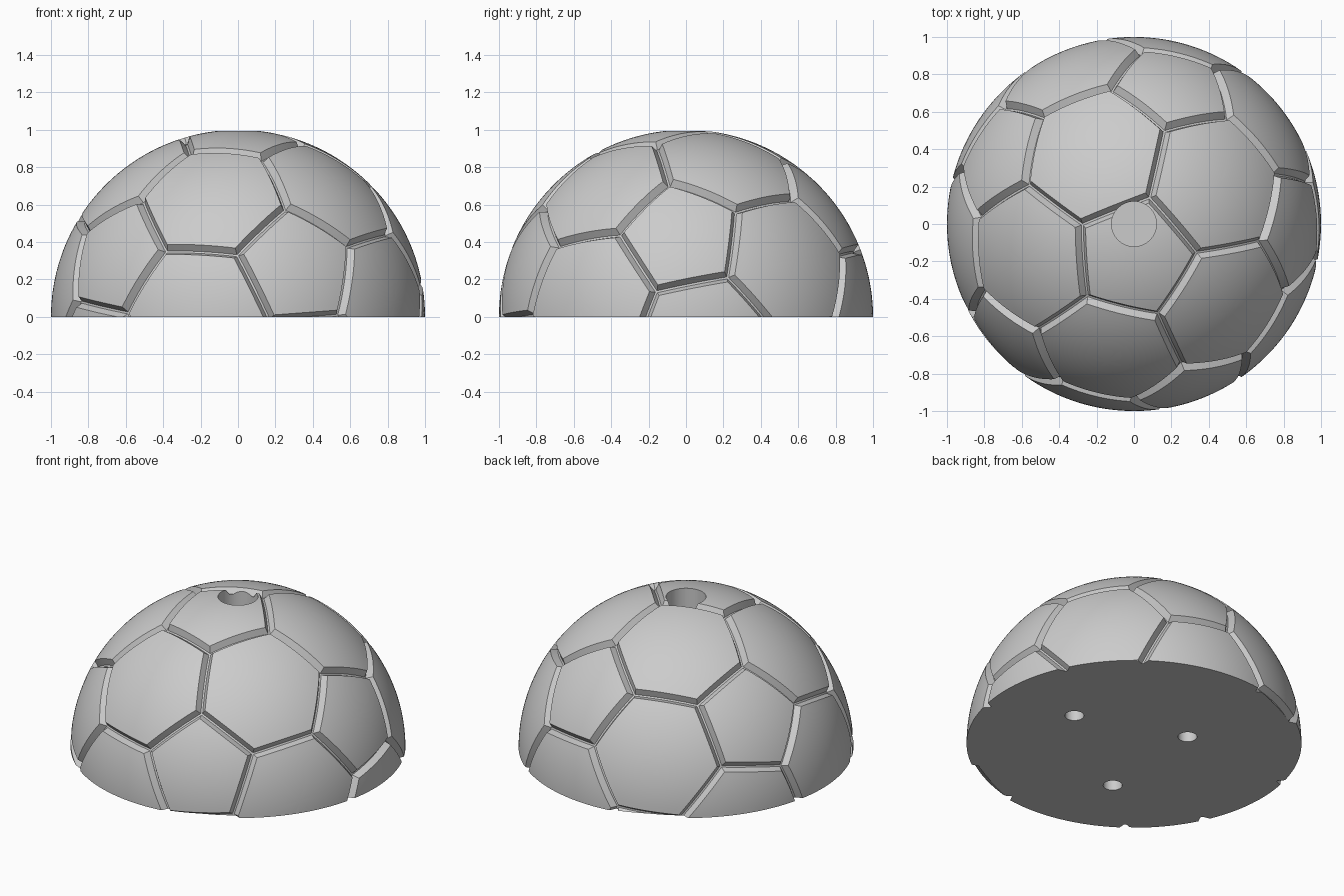
import bpy, bmesh, math
from itertools import combinations
from mathutils import Vector, Matrix

cube = bpy.data.objects.get("Cube")
if cube:
    bpy.data.objects.remove(cube, do_unlink=True)

FLOOR_R = 0.962          # radius of the seam floor
SEAM_HALF = 0.03         # half width of a seam at the surface
FLOOR_HALF = 0.006       # half width of the seam floor
EDGE_STEPS, PANEL_RINGS = 12, 9

grey = bpy.data.materials.new("light_grey")
grey.use_nodes = True
colour = (0.6, 0.6, 0.6, 1)
grey.diffuse_color = colour
grey.node_tree.nodes["Principled BSDF"].inputs["Base Color"].default_value = colour

# Twelve pentagon directions: a tilted pole, five around it, and their opposites
pole = Vector((0.004, -0.193, 0.981)).normalized()
side = Vector((1, 0, 0)) - pole * pole.x
side.normalize()
up = pole.cross(side)
upper = [pole]
for i in range(5):
    a = math.radians(4 + 72 * i)
    upper.append((pole + 2 * (side * math.cos(a) + up * math.sin(a))).normalized())
pents = upper + [-p for p in upper]


def near(p, q):
    return 0.3 < p.dot(q) < 0.6


# Twenty hexagon directions and the sixty panel corners
hexes = [(a + b + c).normalized() for a, b, c in combinations(pents, 3)
         if near(a, b) and near(b, c) and near(a, c)]
corners = [(2 * p + q).normalized() for p in pents for q in pents if near(p, q)]

bm = bmesh.new()


def add_panel(n, sides):
    """One domed panel with its share of the surrounding seam."""
    pts = sorted(corners, key=lambda v: -v.dot(n))[:sides]
    centre = sum(pts, Vector()) / sides
    u = (pts[0] - centre).normalized()
    w = n.cross(u)
    pts.sort(key=lambda v: math.atan2((v - centre).dot(w), (v - centre).dot(u)))
    apothem = ((pts[0] + pts[1]) / 2 - centre).length
    outline = [pts[i].lerp(pts[(i + 1) % sides], t / EDGE_STEPS)
               for i in range(sides) for t in range(EDGE_STEPS)]
    inner = 1 - SEAM_HALF / apothem
    rings = [(1, FLOOR_R), (1 - FLOOR_HALF / apothem, FLOOR_R)]
    rings += [(inner * (1 - k / PANEL_RINGS), 1) for k in range(PANEL_RINGS)]
    loops = [[bm.verts.new((centre + (p - centre) * s).normalized() * r) for p in outline]
             for s, r in rings]
    count = len(outline)
    for lo, hi in zip(loops, loops[1:]):
        for i in range(count):
            j = (i + 1) % count
            bm.faces.new((lo[i], lo[j], hi[j], hi[i]))
    tip = bm.verts.new(n)
    for i in range(count):
        bm.faces.new((loops[-1][i], loops[-1][(i + 1) % count], tip))


for n in pents:
    add_panel(n, 5)
for n in hexes:
    add_panel(n, 6)
bmesh.ops.remove_doubles(bm, verts=bm.verts[:], dist=0.0005)

# Slice the ball in half and close the flat base
cut = bmesh.ops.bisect_plane(bm, geom=bm.verts[:] + bm.edges[:] + bm.faces[:], dist=1e-5,
                             plane_co=(0, 0, 0), plane_no=(0, 0, 1), clear_inner=True)
rim = [e for e in bm.edges if e.is_boundary]
bmesh.ops.edgeloop_fill(bm, edges=rim)
bmesh.ops.recalc_face_normals(bm, faces=bm.faces[:])
mesh = bpy.data.meshes.new("half_ball")
bm.to_mesh(mesh)
bm.free()
ball = bpy.data.objects.new("half_ball", mesh)
bpy.context.collection.objects.link(ball)
mesh.materials.append(grey)

# Drill the top socket and the three base holes
cut_bm = bmesh.new()
for x, y, z, r, depth in ((0, 0, 0.9, 0.12, 0.4), (0.49, 0.03, 0, 0.057, 0.4),
                          (-0.19, 0.27, 0, 0.057, 0.4), (-0.22, -0.46, 0, 0.057, 0.4)):
    bmesh.ops.create_cone(cut_bm, cap_ends=True, segments=48, radius1=r, radius2=r,
                          depth=depth, matrix=Matrix.Translation((x, y, z)))
cut_mesh = bpy.data.meshes.new("hole_cutter")
cut_bm.to_mesh(cut_mesh)
cut_bm.free()
cut_mesh.materials.append(grey)
cutter = bpy.data.objects.new("hole_cutter", cut_mesh)
bpy.context.collection.objects.link(cutter)
cutter.hide_render = True

bpy.context.view_layer.objects.active = ball
ball.select_set(True)
drill = ball.modifiers.new("drill", "BOOLEAN")
drill.operation, drill.solver, drill.object = "DIFFERENCE", "EXACT", cutter
bpy.ops.object.modifier_apply(modifier=drill.name)
bpy.data.objects.remove(cutter, do_unlink=True)

bpy.ops.object.shade_smooth_by_angle(angle=math.radians(25))
